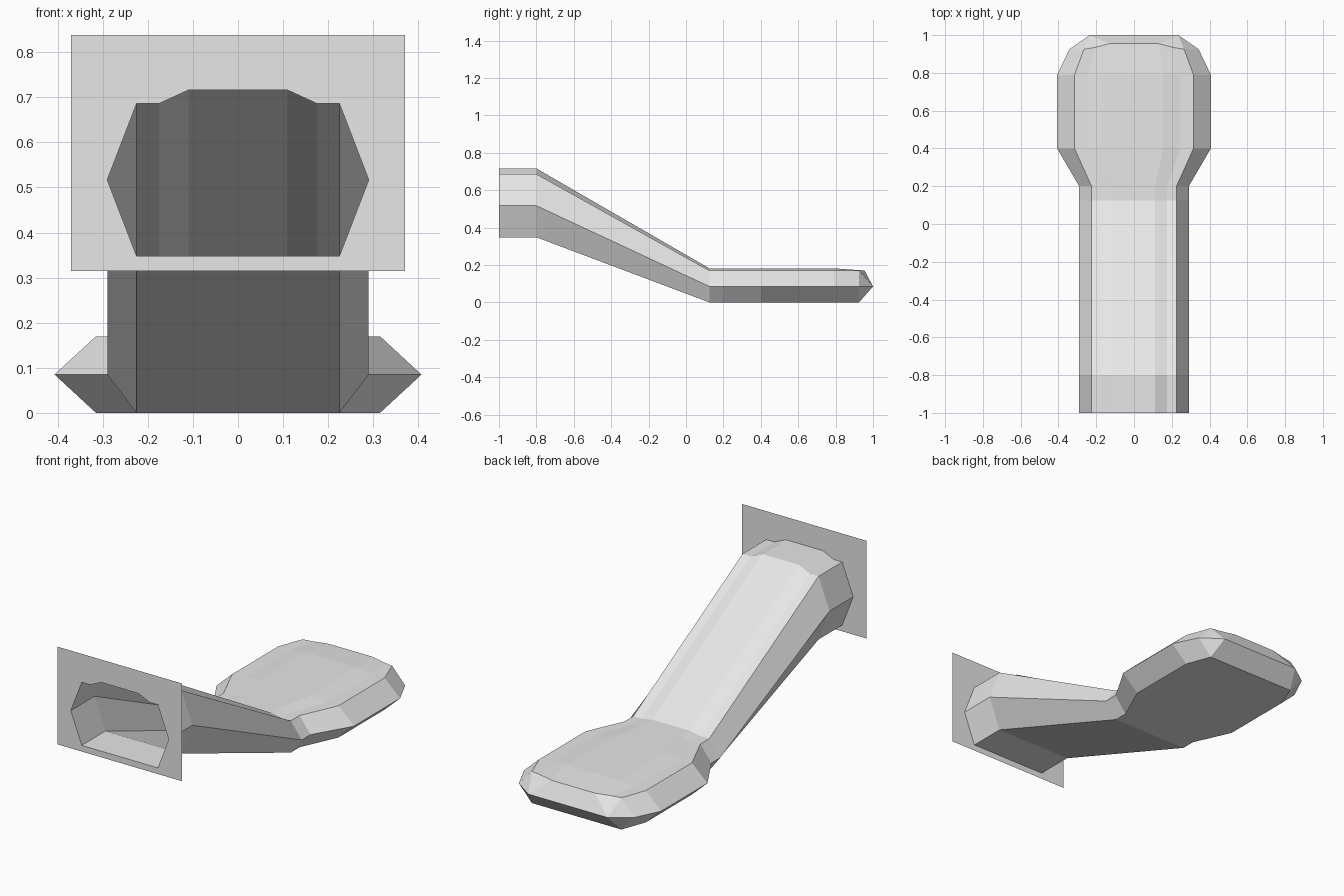
import bpy
import bmesh

if "Cube" in bpy.data.objects:
    bpy.data.objects.remove(bpy.data.objects["Cube"])

grey = bpy.data.materials.new("light grey")
grey.use_nodes = True
grey.diffuse_color = (0.8, 0.8, 0.8, 1)
grey.node_tree.nodes["Principled BSDF"].inputs["Base Color"].default_value = (0.8, 0.8, 0.8, 1)


def make_object(name, bm):
    mesh = bpy.data.meshes.new(name)
    bm.to_mesh(mesh)
    bm.free()
    mesh.materials.append(grey)
    obj = bpy.data.objects.new(name, mesh)
    bpy.context.collection.objects.link(obj)
    return obj


def half_section(inner, outer, floor, edge, crown):
    """Right half of the cross-section, from the floor corner up to the crown."""
    return [(inner, floor), (outer, (floor + edge) / 2), (inner, edge),
            (inner * 0.78, edge), (inner * 0.49, crown)]


def ring(bm, half, ys):
    right = [bm.verts.new((x, y, z)) for (x, z), y in zip(half, ys)]
    left = [bm.verts.new((-x, y, z)) for (x, z), y in zip(half, ys)]
    return right + left[::-1]


# Hollow spout: inlet, sloping neck, then a wide flat mouth
inlet = half_section(0.225, 0.29, 0.348, 0.686, 0.716)
stations = [(-1.0, inlet), (-0.8, inlet)]
for y, inner, outer in [(0.125, 0.225, 0.29), (0.2, 0.225, 0.29),
                        (0.4, 0.315, 0.407), (0.79, 0.315, 0.407)]:
    stations.append((y, half_section(inner, outer, 0, 0.17, 0.182)))

bm = bmesh.new()
rings = [ring(bm, half, [y] * 5) for y, half in stations]
rings.append(ring(bm, half_section(0.265, 0.342, 0, 0.17, 0.17),
                  [0.925, 0.925, 0.925, 0.935, 0.955]))
for a, b in zip(rings, rings[1:]):
    for i in range(10):
        j = (i + 1) % 10
        bm.faces.new((a[i], b[i], b[j], a[j]))

# Faceted nose closing the mouth
last = rings[-1]
nose_left = bm.verts.new((0.235, 1.0, 0.085))
nose_right = bm.verts.new((-0.235, 1.0, 0.085))
for i in range(4):
    bm.faces.new((last[i], nose_left, last[i + 1]))
    bm.faces.new((last[i + 5], nose_right, last[i + 6]))
bm.faces.new((last[4], nose_left, nose_right, last[5]))
bm.faces.new((last[9], nose_right, nose_left, last[0]))
make_object("spout", bm)

# Thin wall plate with an opening shaped like the inlet
bm = bmesh.new()
low, high, wide = 0.315, 0.838, 0.37
outline = [(0, low), (wide, low), (wide, high), (0, high),
           (0, inlet[-1][1])] + inlet[::-1] + [(0, inlet[0][1])]
for side in (1, -1):
    verts = [bm.verts.new((side * x, -1.0, z)) for x, z in outline]
    bm.faces.new(verts[::side])
bmesh.ops.remove_doubles(bm, verts=bm.verts, dist=0.0001)
bmesh.ops.triangulate(bm, faces=bm.faces)
make_object("wall_plate", bm)
